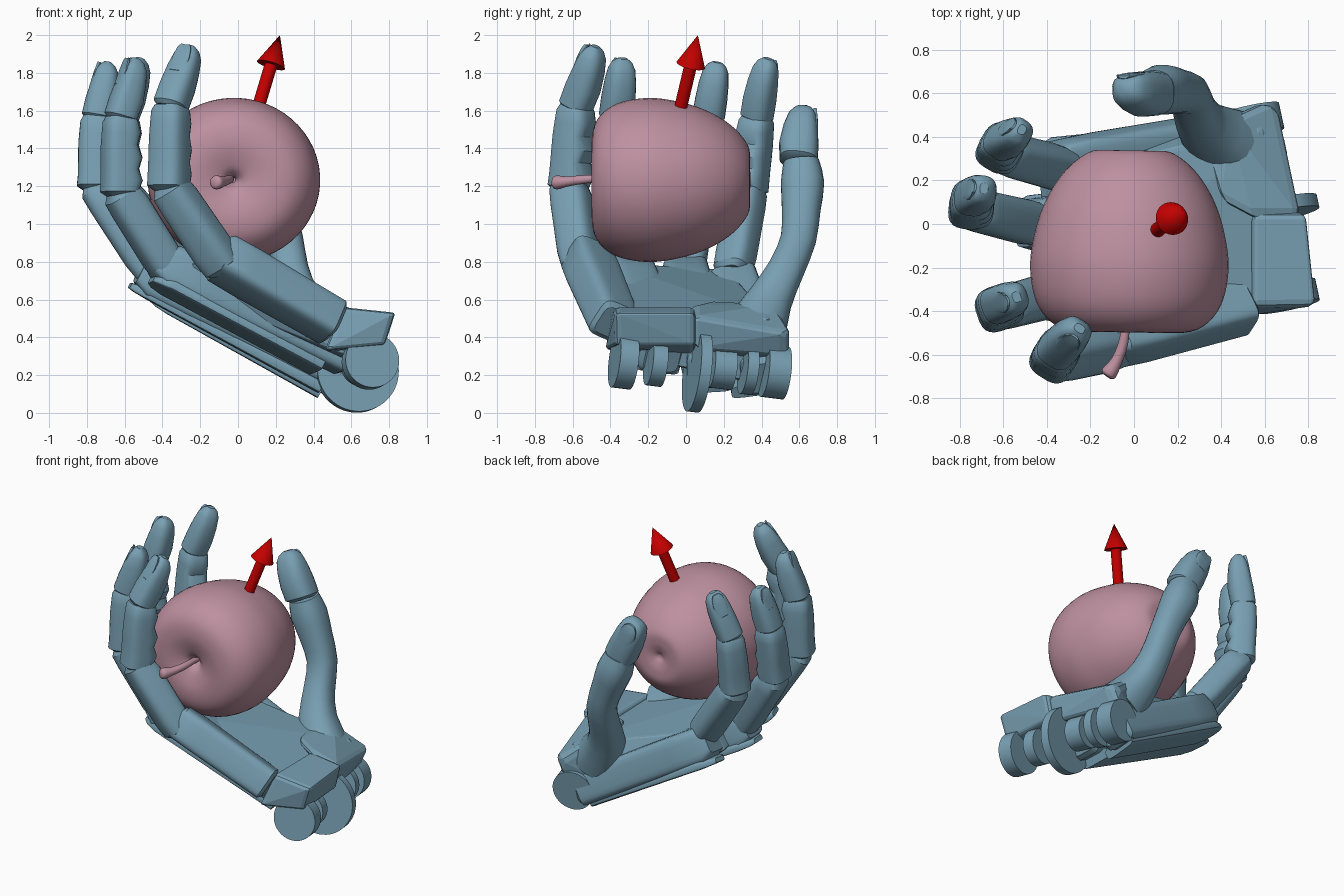
import bpy, bmesh, math
from mathutils import Vector as V, Matrix

if "Cube" in bpy.data.objects:
    bpy.data.objects.remove(bpy.data.objects["Cube"])

def material(name, rgb):
    m = bpy.data.materials.new(name)
    m.diffuse_color = (*rgb, 1)
    m.use_nodes = True
    m.node_tree.nodes["Principled BSDF"].inputs["Base Color"].default_value = m.diffuse_color
    return m

HAND = material("hand_blue", (0.19, 0.35, 0.45))
APPLE = material("apple_pink", (0.51, 0.28, 0.35))
RED = material("arrow_red", (0.55, 0.0, 0.0))

def finish(name, bm, mat, angle=35):
    bmesh.ops.recalc_face_normals(bm, faces=bm.faces)
    me = bpy.data.meshes.new(name)
    bm.to_mesh(me)
    bm.free()
    for p in me.polygons:
        p.use_smooth = angle > 0
    if angle > 0:
        me.set_sharp_from_angle(angle=math.radians(angle))
    me.materials.append(mat)
    ob = bpy.data.objects.new(name, me)
    bpy.context.collection.objects.link(ob)
    return ob

def skin(bm, rings):
    """Bridge closed rings of points and cap both ends."""
    rs = [[bm.verts.new(p) for p in r] for r in rings]
    n = len(rs[0])
    for a, b in zip(rs, rs[1:]):
        for i in range(n):
            j = (i + 1) % n
            bm.faces.new((a[i], a[j], b[j], b[i]))
    bm.faces.new(rs[0][::-1])
    bm.faces.new(rs[-1])

def ring(c, side, up, w, hd, hp, e, n=24):
    """Rounded-box cross-section with separate back and pad heights."""
    pts = []
    for i in range(n):
        a = math.tau * (i + 0.5) / n
        x, y = math.cos(a), math.sin(a)
        x = math.copysign(abs(x) ** e, x) * w
        y = math.copysign(abs(y) ** e, y) * (hd if y > 0 else hp)
        pts.append(c + side * x + up * y)
    return pts

def segment(bm, a, b, dorsal, stations, s=1.0, e=0.65, lift=0.0):
    """Straight limb; stations are (t, half width, back height, pad height)."""
    a, b = V(a), V(b)
    ax = (b - a).normalized()
    d = V(dorsal)
    d = (d - ax * d.dot(ax)).normalized()
    side = ax.cross(d)
    skin(bm, [ring(a.lerp(b, t) + d * lift, side, d, w * s, hd * s, hp * s, e)
              for t, w, hd, hp in stations])

def tube(bm, pts, ref, e=1.0):
    """Curved limb; points are (x, y, z, radius)."""
    P = [V(p[:3]) for p in pts]
    rings = []
    for i, p in enumerate(pts):
        t = (P[min(i + 1, len(P) - 1)] - P[max(i - 1, 0)]).normalized()
        side = t.cross(V(ref)).normalized()
        rings.append(ring(P[i], side, side.cross(t), p[3], p[3], p[3], e))
    skin(bm, rings)

def smooth(pts, k=5):
    """Catmull-Rom resampling of points of any dimension."""
    q = [V(p) for p in pts]
    q = [2 * q[0] - q[1]] + q + [2 * q[-1] - q[-2]]
    out = []
    for i in range(1, len(q) - 2):
        a, b, c, d = q[i - 1:i + 3]
        for j in range(k):
            t = j / k
            out.append(0.5 * (2 * b + (c - a) * t + (2 * a - 5 * b + 4 * c - d) * t * t
                              + (3 * b - a - 3 * c + d) * t ** 3))
    return out + [q[-2]]

def hull(name, pts, bevel=0.025):
    bm = bmesh.new()
    for p in pts:
        bm.verts.new(p)
    bmesh.ops.convex_hull(bm, input=bm.verts)
    bmesh.ops.delete(bm, geom=[v for v in bm.verts if not v.link_faces], context='VERTS')
    m = finish(name, bm, HAND, 0).modifiers.new("bevel", 'BEVEL')
    m.width, m.segments, m.limit_method = bevel, 2, 'ANGLE'

def cylinder(bm, a, b, r1, r2, n=40):
    a, b = V(a), V(b)
    rot = (b - a).to_track_quat('Z', 'Y').to_matrix().to_4x4()
    bmesh.ops.create_cone(bm, cap_ends=True, segments=n, radius1=r1, radius2=r2,
                          depth=(b - a).length, matrix=Matrix.Translation((a + b) / 2) @ rot)

# Apple: profile (radius, distance along its axis) turned around y
profile = smooth([(.012, -.39), (.03, -.43), (.08, -.47), (.2, -.498), (.32, -.47),
                  (.405, -.365), (.435, -.19), (.408, -.01), (.358, .13), (.28, .25),
                  (.185, .327), (.11, .337), (.05, .325), (.012, .305)])
bm = bmesh.new()
skin(bm, [ring(V((0, p.y, 0)), V((1.05, 0, 0)), V((0, 0, 1)), p.x, p.x, p.x, 1, 56) for p in profile])
apple = finish("apple", bm, APPLE, 60)
apple.location = (-0.018, 0, 1.233)
apple.rotation_euler.z = math.radians(-1)

# Apple stem
bm = bmesh.new()
tube(bm, smooth([(-.04, -.36, 1.235, .018), (-.04, -.47, 1.24, .02), (-.05, -.55, 1.235, .023),
                 (-.08, -.63, 1.225, .027), (-.115, -.685, 1.22, .037),
                 (-.125, -.7, 1.22, .022)], 3), (0, 0, 1))
finish("apple_stem", bm, APPLE, 60)

# Arrow
start, tip = V((0.105, -0.03, 1.61)), V((0.222, 0.063, 2.0))
neck = tip + (start - tip).normalized() * 0.17
bm = bmesh.new()
cylinder(bm, start, neck, 0.034, 0.034)
cylinder(bm, neck, tip, 0.077, 0.0)
finish("arrow", bm, RED)

# Finger segment shapes
PROX = [(-.1, .07, .07, .07), (-.04, .1, .1, .09), (.15, .105, .11, .09), (.8, .1, .105, .1),
        (.97, .095, .1, .085), (1.07, .06, .06, .05)]
MID = [(-.08, .06, .06, .05), (.0, .1, .105, .085), (.15, .1, .1, .11), (.3, .098, .1, .085),
       (.45, .098, .1, .108), (.62, .096, .1, .08), (.78, .094, .095, .1), (.93, .09, .09, .085),
       (1.0, .075, .075, .07)]
DIST = [(-.06, .065, .065, .06), (.0, .088, .085, .083), (.3, .087, .08, .094), (.6, .081, .067, .085),
        (.82, .07, .054, .07), (.93, .052, .036, .048), (.99, .025, .018, .022)]
NAIL = [(.45, .02, .006, .02), (.5, .046, .02, .02), (.75, .05, .01, .02), (.9, .04, .0, .02),
        (.96, .025, -.01, .02)]

def fingertip(bm, a, b, dorsal, s):
    segment(bm, a, b, dorsal, DIST, s, 0.75)
    segment(bm, a, b, dorsal, NAIL, s, 0.8, lift=0.053 * s)

# name, base, two joints, tip, back direction, thickness
FINGERS = [
    ("little", (-.09, -.55, .80), (-.365, -.615, 1.2), (-.355, -.58, 1.63), (-.25, -.48, 1.945), (-.5, -.8, 0), 1.03),
    ("ring", (-.36, -.32, .77), (-.62, -.39, 1.17), (-.62, -.37, 1.57), (-.54, -.335, 1.88), (-1, -.35, 0), 1.0),
    ("middle", (-.46, .0, .77), (-.75, .07, 1.2), (-.745, .12, 1.57), (-.69, .165, 1.86), (-1, .1, 0), .97),
    ("index", (-.33, .25, .78), (-.62, .33, 1.18), (-.61, .375, 1.57), (-.515, .435, 1.88), (-.85, .5, 0), .95)]
for name, p0, p1, p2, p3, back, s in FINGERS:
    bm = bmesh.new()
    segment(bm, p0, p1, back, PROX, s)
    segment(bm, p1, p2, back, MID, s)
    fingertip(bm, p2, p3, back, s)
    finish(name + "_finger", bm, HAND, 32)

# Thumb: curved lower part and tip
bm = bmesh.new()
tube(bm, smooth([(.43, .36, .42, .17), (.32, .445, .6, .12), (.275, .53, .76, .098),
                 (.25, .595, .92, .095), (.19, .61, 1.08, .103), (.13, .617, 1.22, .115),
                 (.095, .61, 1.33, .095)], 2), (1, 0, 0), 0.85)
fingertip(bm, (.09, .595, 1.34), (-.05, .63, 1.62), (-.1, 1, 0), 1.2)
finish("thumb", bm, HAND, 45)

# Palm bones: one boxy bar for each finger, and thin tongues on the back of the hand
BAR = [(-.03, .09, .08, .08), (0, .11, .105, .105), (.8, .12, .11, .11), (1.03, .115, .11, .11),
       (1.1, .09, .07, .07)]
TONGUE = [(0, .12, .03, .04), (.9, .12, .02, .04), (.97, .09, .016, .03), (1, .05, .01, .02)]
BONES = [((.5, -.38, .48), (-.07, -.52, .81), (-.3, -.5, -.8), 1.04),
         ((.57, -.13, .31), (-.34, -.31, .76), (-.4, -.2, -.9), 1.05),
         ((.54, .12, .23), (-.42, .0, .71), (-.4, 0, -.9), 1.05),
         ((.51, .41, .20), (-.31, .26, .67), (-.4, .1, -.9), 1.08)]
bm = bmesh.new()
for a, b, back, s in BONES:
    segment(bm, a, b, back, BAR, s, 0.4)
for a, b, back in [((.42, -.15, .24), (-.46, -.36, .70), (-.45, -.25, -.9)),
                   ((.43, .12, .135), (-.575, .0, .67), (-.45, 0, -.9)),
                   ((.43, .36, .115), (-.46, .27, .6), (-.45, .1, -.9))]:
    segment(bm, a, b, back, TONGUE, 1, 0.4)
finish("palm_bones", bm, HAND, 32)

# Palm filling, heel and thumb mount
hull("palm", [(.6, -.33, .52), (.6, .45, .5), (-.25, -.42, .80), (-.36, .22, .76), (.1, .39, .5),
              (.58, -.33, .3), (.5, .45, .13), (-.36, -.34, .68), (-.44, .2, .62), (.1, .39, .36)])
hull("palm_heel", [(.55, -.38, .56), (.835, -.375, .53), (.79, .05, .53), (.55, .05, .56),
                   (.78, -.37, .36), (.75, .05, .36), (.46, -.43, .33), (.5, .05, .3)])
hull("thumb_mount", [(.55, .02, .57), (.77, .02, .51), (.66, .54, .42), (.58, .555, .44),
                     (.42, .48, .58), (.3, .42, .56), (.4, .1, .59), (.73, .02, .34),
                     (.6, .54, .3), (.32, .45, .26)], 0.04)

# Wrist hinge: lugs and the large disc, all on one tilted axis
axis = V((-.21, .97, -.12)).normalized()
bm = bmesh.new()
for y, half, r in [(-.33, .05, .145), (-.16, .04, .12), (.19, .06, .11), (.33, .03, .13), (.47, .06, .14)]:
    c = V((.635 - .2 * y, y, .25 - .07 * y))
    cylinder(bm, c - axis * half, c + axis * half, r, r)
c = V((.63, .06, .223))
cylinder(bm, c - axis * .03, c + axis * .03, .22, .22, 56)
finish("wrist_hinge", bm, HAND)
